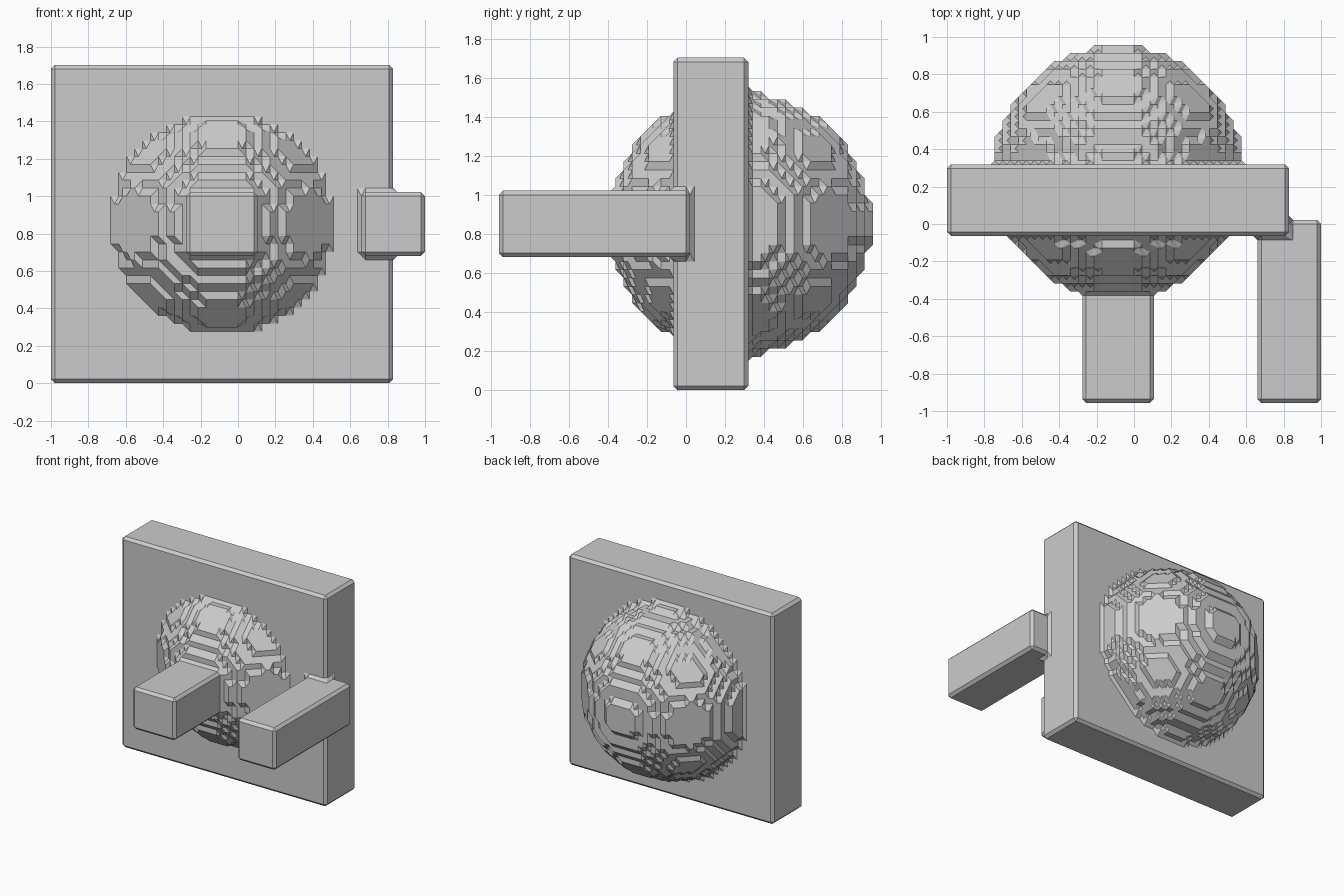
import bpy, bmesh
from itertools import product
from mathutils import Vector

if "Cube" in bpy.data.objects:
    bpy.data.objects.remove(bpy.data.objects["Cube"])

STEP = 2 / 47                                   # size of one block
ORIGIN = Vector((-1.0, -22.5 * STEP, 0.0))

grey = bpy.data.materials.new("light_grey")
grey.diffuse_color = (0.6, 0.6, 0.6, 1)
grey.use_nodes = True
grey.node_tree.nodes["Principled BSDF"].inputs["Base Color"].default_value = grey.diffuse_color


def box(x0, x1, y0, y1, z0, z1):
    """Blocks of a bar or panel, ends included."""
    return product(range(x0, x1 + 1), range(y0, y1 + 1), range(z0, z1 + 1))


def ball(cx, cy, cz, r2):
    """Blocks whose centres lie inside a sphere."""
    return [p for p in product(range(48), range(48), range(48))
            if (p[0] - cx) ** 2 + (p[1] - cy) ** 2 + (p[2] - cz) ** 2 <= r2]


PARTS = [
    ("panel", box(0, 42, 21, 29, 0, 39)),
    ("ball", ball(21, 28.5, 19.5, 252)),
    ("centre_bar", box(17, 25, 0, 20, 16, 23)),
    ("side_bar", box(39, 46, 0, 22, 16, 23)),
]

# which part owns each filled block
owner = {}
for index, (name, blocks) in enumerate(PARTS):
    for p in blocks:
        owner.setdefault(p, index)

# the six sides of a unit cell, corners counter-clockwise seen from outside
SIDES = []
for axis in range(3):
    for end in (0, 1):
        ring = []
        for u, v in ((0, 0), (1, 0), (1, 1), (0, 1)):
            c = [0, 0, 0]
            c[axis], c[(axis + 1) % 3], c[(axis + 2) % 3] = end, u, v
            ring.append(tuple(c))
        SIDES.append(ring if end else ring[::-1])


def add(a, b):
    return (a[0] + b[0], a[1] + b[1], a[2] + b[2])


def cell_loops(cell):
    """Closed outlines of the chamfered skin through one cell."""
    follow = {}
    for side in SIDES:
        ring = [add(cell, c) for c in side]
        cross = []
        for n in range(4):
            a, b = ring[n], ring[(n + 1) % 4]
            if (a in owner) != (b in owner):
                cross.append((a in owner, add(a, b)))
        for n, (leaving, mid) in enumerate(cross):
            if leaving:
                follow[mid] = cross[(n + 1) % len(cross)][1]
    while follow:
        start, nxt = follow.popitem()
        loop = [start]
        while nxt != start:
            loop.append(nxt)
            nxt = follow.pop(nxt)
        yield loop[::-1]


# sort the cells on the skin by part, so joints get a small fillet
corners = list(product((0, 1), repeat=3))
cells = {add(p, (-c[0], -c[1], -c[2])) for p in owner for c in corners}
skin = [[] for _ in PARTS]
for cell in sorted(cells):
    owners = [owner.get(add(cell, c), -1) for c in corners]
    if min(owners) < 0:
        skin[max(owners)].extend(cell_loops(cell))

# one flat-shaded object per part
for (name, _), loops in zip(PARTS, skin):
    bm = bmesh.new()
    verts = {}
    for loop in loops:
        for key in loop:
            if key not in verts:
                verts[key] = bm.verts.new(ORIGIN + (Vector(key) + Vector((1, 1, 1))) * STEP / 2)
        bm.faces.new([verts[key] for key in loop])
    bmesh.ops.triangulate(bm, faces=bm.faces[:])
    bmesh.ops.dissolve_limit(bm, angle_limit=0.01, verts=bm.verts[:], edges=bm.edges[:])
    mesh = bpy.data.meshes.new(name)
    bm.to_mesh(mesh)
    bm.free()
    mesh.materials.append(grey)
    bpy.context.collection.objects.link(bpy.data.objects.new(name, mesh))
